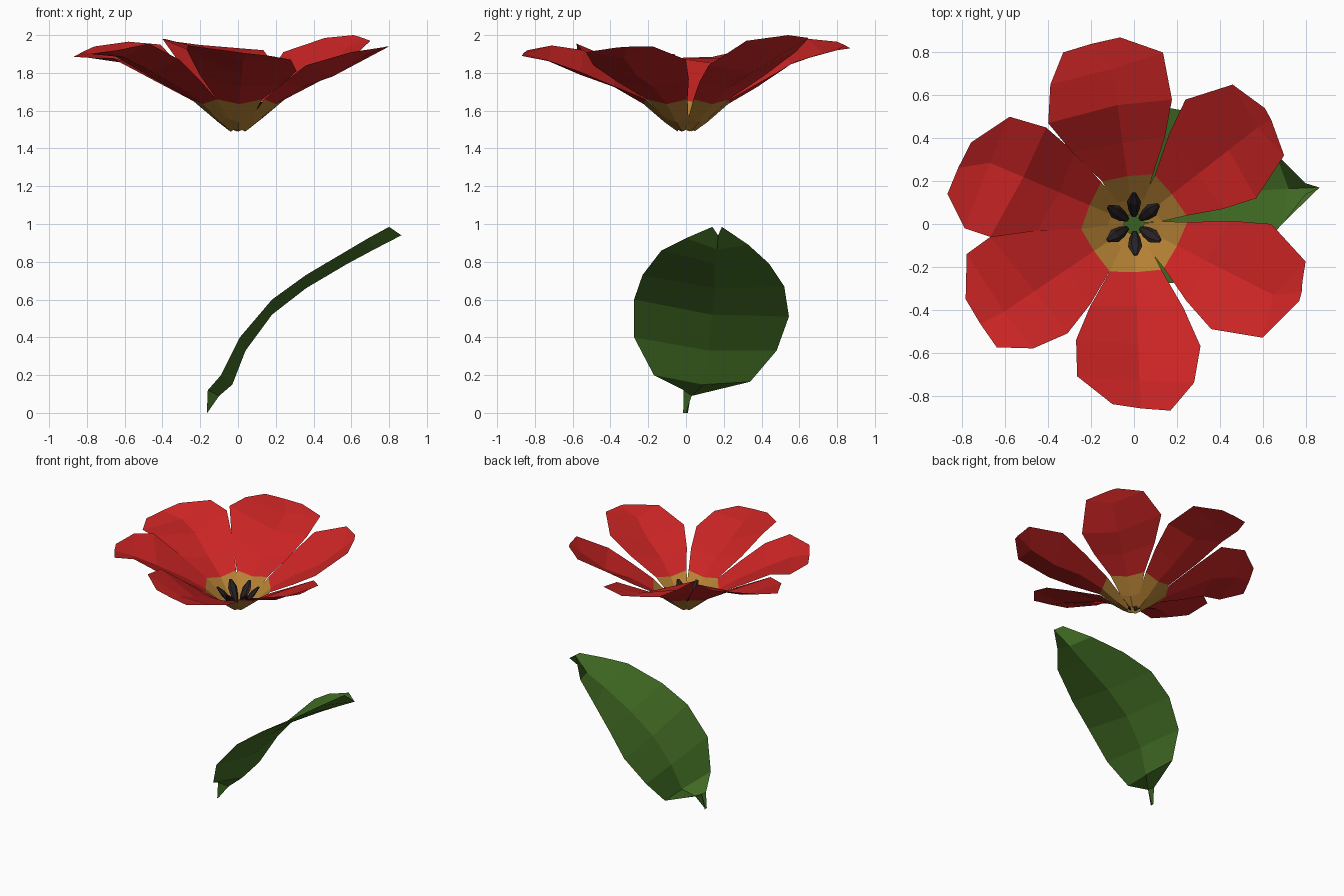
import bpy, bmesh, math
from mathutils import Vector

if "Cube" in bpy.data.objects:
    bpy.data.objects.remove(bpy.data.objects["Cube"])


def material(name, rgb):
    m = bpy.data.materials.new(name)
    m.diffuse_color = (*rgb, 1)
    m.use_nodes = True
    m.node_tree.nodes["Principled BSDF"].inputs["Base Color"].default_value = m.diffuse_color
    return m


RED = material("petal red", (0.60, 0.018, 0.018))
GOLD = material("petal base gold", (0.46, 0.22, 0.035))
GREEN = material("leaf green", (0.055, 0.155, 0.018))
DARK = material("stamen black", (0.022, 0.016, 0.019))


def strip(name, rows, mats, low_rows=0):
    """Sheet of quads through rows of points; the first low_rows bands use the second colour."""
    n = len(rows[0])
    verts = [tuple(p) for r in rows for p in r]
    faces = [(i * n + j, i * n + j + 1, (i + 1) * n + j + 1, (i + 1) * n + j)
             for i in range(len(rows) - 1) for j in range(n - 1)]
    me = bpy.data.meshes.new(name)
    me.from_pydata(verts, [], faces)
    for m in mats:
        me.materials.append(m)
    for k, f in enumerate(me.polygons):
        f.material_index = 1 if k // (n - 1) < low_rows else 0
    ob = bpy.data.objects.new(name, me)
    bpy.context.collection.objects.link(ob)
    return ob


def petal(name, deg, rim):
    """Cupped petal: shared narrow base, own rim running right side, tip, left side."""
    a = math.radians(deg)
    u = Vector((math.cos(a), math.sin(a), 0))
    v = Vector((-u.y, u.x, 0))
    up = Vector((0, 0, 1))
    rim = [Vector(p) for p in rim]

    def row(s, half, z, lift):
        return [u * (s - lift * 0.3) - v * half + up * (z + lift),
                u * s + up * z,
                u * (s - lift * 0.3) + v * half + up * (z + lift)]

    def cupped(right, left, s, drop):
        return [right, u * s + up * ((right.z + left.z) / 2 - drop), left]

    rows = [row(0.045, 0.025, 1.49, 0.01),
            row(0.115, 0.07, 1.54, 0.02),
            row(0.225, 0.12, 1.635, 0.025)]
    # widening row halfway between the gold base and the widest part
    r3 = rows[2][0].lerp(rim[0], 0.5) - v * 0.012
    l3 = rows[2][2].lerp(rim[5], 0.5) + v * 0.012
    rows += [[r3, u * 0.38 + up * 1.725, l3],
             cupped(rim[0], rim[5], 0.56, 0.075),
             cupped(rim[1], rim[4], 0.73, 0.045),
             [rim[2], (rim[2] + rim[3]) / 2 + u * 0.005, rim[3]]]
    strip(name, rows, [RED, GOLD], 2)


# Six petals around the flower
petal("petal_back", 98, [(.177, .58, 1.86), (.135, .80, 1.92), (-.065, .87, 1.93),
                         (-.33, .80, 1.965), (-.39, .65, 1.98), (-.40, .47, 1.98)])
petal("petal_back_right", 38, [(.57, .12, 1.84), (.70, .32, 1.97), (.66, .43, 1.985),
                               (.61, .54, 2.0), (.46, .65, 1.985), (.24, .58, 1.91)])
petal("petal_back_left", 157, [(-.41, .45, 1.95), (-.58, .50, 1.965), (-.76, .38, 1.94),
                               (-.87, .14, 1.885), (-.79, -.02, 1.88), (-.67, -.06, 1.88)])
petal("petal_front_left", 214, [(-.67, -.06, 1.90), (-.78, -.14, 1.90), (-.785, -.35, 1.90),
                                (-.64, -.575, 1.92), (-.47, -.58, 1.955), (-.31, -.51, 1.87)])
petal("petal_front", 272, [(-.27, -.54, 1.92), (-.265, -.71, 1.945), (-.10, -.84, 1.92),
                           (.17, -.87, 1.89), (.28, -.74, 1.87), (.31, -.57, 1.81)])
petal("petal_front_right", 333, [(.36, -.49, 1.84), (.60, -.53, 1.91), (.77, -.36, 1.935),
                                 (.785, -.27, 1.94), (.80, -.175, 1.94), (.64, 0, 1.87)])


# Dark stamens leaning outwards: slim flattened spindles
def stamen(name, deg):
    a = math.radians(deg)
    u = Vector((math.cos(a), math.sin(a), 0))
    v = Vector((-u.y, u.x, 0))
    w = Vector((-u.x * 0.75, -u.y * 0.75, 0.65))
    me = bpy.data.meshes.new(name)
    bm = bmesh.new()
    rings = []
    for s, z, r in ((.035, 1.51, .010), (.065, 1.55, .026), (.105, 1.60, .033), (.145, 1.645, .010)):
        c = u * s + Vector((0, 0, z))
        rings.append([bm.verts.new(c + v * r * math.cos(k * math.pi / 3)
                                   + w * r * 0.5 * math.sin(k * math.pi / 3)) for k in range(6)])
    for p, q in zip(rings, rings[1:]):
        for k in range(6):
            bm.faces.new((p[k], p[(k + 1) % 6], q[(k + 1) % 6], q[k]))
    bm.faces.new(rings[0])
    bm.faces.new(rings[-1])
    bmesh.ops.recalc_face_normals(bm, faces=bm.faces)
    bm.to_mesh(me)
    bm.free()
    me.materials.append(DARK)
    bpy.context.collection.objects.link(bpy.data.objects.new(name, me))


for i, ang in enumerate((90, 38, 327, 273, 212, 146)):
    stamen("stamen_%d" % (i + 1), ang)

# Single floating leaf: rows of right edge, midrib, left edge from stalk to tip
leaf_rows = [
    [(-.165, -.015, 0), (-.163, 0, 0), (-.165, .01, 0)],
    [(-.16, -.012, .12), (-.10, .03, .09), (-.155, .03, .12)],
    [(-.09, -.17, .20), (-.03, .09, .15), (-.06, .34, .165)],
    [(.01, -.275, .40), (.04, .12, .33), (0, .48, .33)],
    [(.18, -.275, .60), (.18, .14, .52), (.14, .545, .51)],
    [(.36, -.23, .73), (.36, .15, .66), (.28, .52, .67)],
    [(.58, -.13, .86), (.58, .155, .79), (.46, .44, .79)],
    [(.69, 0, .925), (.72, .165, .865), (.66, .33, .89)],
    [(.80, .14, .985), (.865, .17, .94), (.80, .19, .985)],
]
strip("leaf", leaf_rows, [GREEN])
